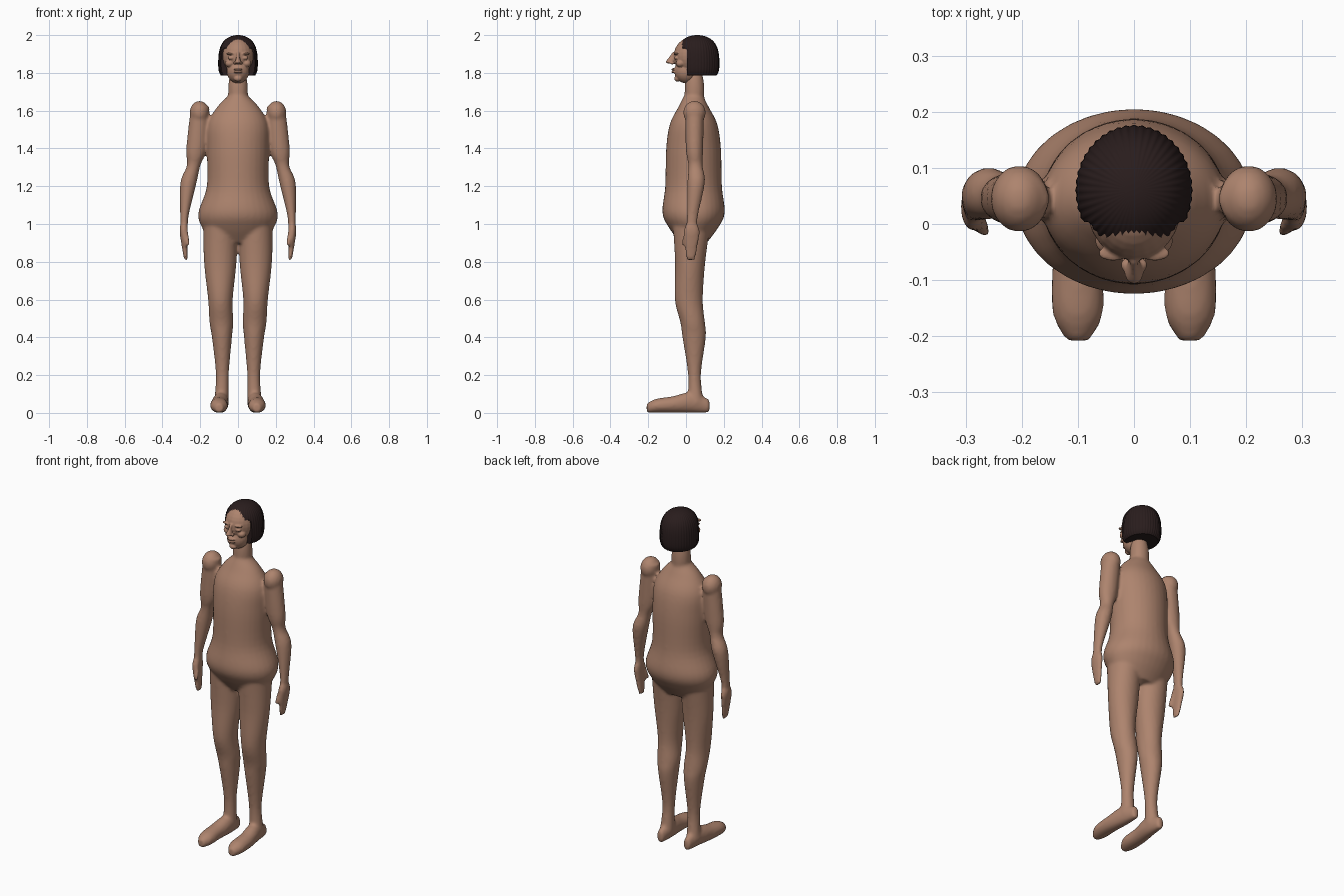
import bpy, bmesh, math
from mathutils import Vector, Matrix

if "Cube" in bpy.data.objects:
    bpy.data.objects.remove(bpy.data.objects["Cube"], do_unlink=True)


def material(name, *colour):
    mat = bpy.data.materials.new(name)
    mat.use_nodes = True
    mat.diffuse_color = (*colour, 1)
    shader = mat.node_tree.nodes["Principled BSDF"]
    shader.inputs["Base Color"].default_value = mat.diffuse_color
    return mat


skin = material("brown skin", 0.42, 0.23, 0.155)
black = material("black hair", 0.022, 0.012, 0.012)


def spline(stations, steps=5):
    """Smooth curve through the stations, so that a few give a soft shape."""
    points = [Vector(station) for station in stations]
    points = [points[0], *points, points[-1]]
    for before, start, end, after in zip(points, points[1:], points[2:], points[3:]):
        leave, arrive = (end - before) / 2, (after - start) / 2
        for step in range(steps):
            t = step / steps
            ease = t * t * (3 - 2 * t)
            yield (start.lerp(end, ease) + leave * t * (1 - t) ** 2
                   - arrive * t * t * (1 - t))
    yield points[-1]


def skin_loops(bm, loops):
    """Join closed loops of points with quads and cap both ends."""
    rows = [[bm.verts.new(point) for point in loop] for loop in loops]
    for low, high in zip(rows, rows[1:]):
        for i in range(len(low)):
            bm.faces.new((low[i - 1], low[i], high[i], high[i - 1]))
    bm.faces.new(rows[0])
    bm.faces.new(rows[-1])


def oval(count=32):
    for i in range(count):
        angle = math.tau * i / count
        yield math.cos(angle), math.sin(angle)


def upright(bm, stations, side=1):
    """Loft of level ovals: x, y, z, half width, half depth."""
    skin_loops(bm, [[(side * (x + wide * c), y + deep * s, z) for c, s in oval()]
                    for x, y, z, wide, deep in spline(stations)])


def lengthwise(bm, stations, side=1):
    """Loft of standing ovals from front to back, flat on the ground: x, y, half width, height."""
    skin_loops(bm, [[(side * (x + wide * c), y, tall * (1 + s) / 2) for c, s in oval()]
                    for x, y, wide, tall in spline(stations)])


def ball(bm, centre, *size):
    bmesh.ops.create_uvsphere(bm, u_segments=24, v_segments=16, radius=1,
                              matrix=Matrix.LocRotScale(Vector(centre), None, Vector(size)))


def make_object(bm, name, mat):
    bmesh.ops.recalc_face_normals(bm, faces=bm.faces)
    mesh = bpy.data.meshes.new(name)
    bm.to_mesh(mesh)
    bm.free()
    mesh.materials.append(mat)
    obj = bpy.data.objects.new(name, mesh)
    bpy.context.collection.objects.link(obj)
    return obj


def blend(obj, voxel, rounds):
    """Melt the overlapping volumes of an object into one soft skin."""
    remesh = obj.modifiers.new("blend", "REMESH")
    remesh.mode = "VOXEL"
    remesh.voxel_size = voxel
    remesh.use_smooth_shade = True
    soften = obj.modifiers.new("soften", "SMOOTH")
    soften.iterations = rounds


# Torso, from the seat up to the shoulders, and the neck
body = bmesh.new()
torso = [(.9, .13, .07), (.98, .19, .13), (1.06, .21, .165), (1.2, .165, .15),
         (1.4, .165, .145), (1.53, .16, .125), (1.62, .11, .08), (1.68, .05, .05)]
upright(body, [(0, .04, *station) for station in torso])
ball(body, (0, .045, 1.7), .053, .053, .15)

for side in (-1, 1):
    # Arm from the shoulder to the wrist, with a swell below the elbow
    ball(body, (side * .204, .045, 1.59), .052, .06, .062)
    upright(body, [(.2, .045, 1.62, .05, .05), (.22, .045, 1.4, .054, .046),
                   (.235, .05, 1.31, .036, .038), (.262, .054, 1.22, .043, .046),
                   (.283, .035, 1.05, .023, .03), (.285, .03, .98, .02, .03)], side)

    # Mitten hand and thumb
    upright(body, [(.285, .03, 1, .02, .03), (.288, .03, .95, .02, .043),
                   (.276, .025, .81, .01, .024)], side)
    upright(body, [(.28, .01, .98, .014, .014), (.264, -.016, .885, .01, .01)], side)

    # Leg with knee and calf
    upright(body, [(.094, .03, 1, .09, .1), (.094, .022, .8, .086, .08),
                   (.093, .015, .6, .065, .074), (.088, .035, .48, .063, .065),
                   (.085, .043, .4, .053, .062), (.083, .045, .2, .034, .034),
                   (.088, .05, .05, .04, .044)], side)

    # Foot from toe to heel
    lengthwise(body, [(.1, -.208, .02, .05), (.1, -.16, .045, .074), (.1, -.07, .045, .088),
                      (.09, .03, .04, .11), (.087, .125, .02, .07)], side)
blend(make_object(body, "body", skin), .009, 6)

# Head: skull, jaw, chin, lips and nose
head = bmesh.new()
ball(head, (0, .035, 1.89), .085, .1, .1)
ball(head, (0, 0, 1.81), .06, .062, .065)
ball(head, (0, -.045, 1.77), .022, .018, .016)
for height in (1.805, 1.819):
    ball(head, (0, -.064, height), .024, .014, .006)
upright(head, [(0, -.068, 1.848, .014, .01), (0, -.085, 1.856, .017, .022),
               (0, -.072, 1.885, .008, .016), (0, -.06, 1.91, .009, .01)])

# Nostrils, eyes, brows and cheeks
for side in (-1, 1):
    ball(head, (side * .016, -.073, 1.852), .008, .011, .008)
    ball(head, (side * .036, -.052, 1.879), .018, .011, .009)
    ball(head, (side * .037, -.052, 1.902), .028, .014, .006)
    ball(head, (side * .045, -.03, 1.85), .024, .024, .02)
blend(make_object(head, "head", skin), .004, 2)

# Fluted bob: a dome tucked in at the bottom, cut back to the ears below the fringe
hair = bmesh.new()
flutes, rings = 44, 40
loops = []
for ring in range(rings):
    t = math.sin(math.pi / 2 * ring / rings)
    z = 1.785 + .215 * t
    dome = math.sqrt(1 - t ** 4.5) * (1 - .15 * (1 - t) ** 12)
    loop = []
    for i, (c, s) in enumerate(oval(flutes * 4)):
        radius = dome * (1 + .013 * math.cos(math.tau * i / 4))
        y = .06 + .116 * radius * s
        loop.append((.104 * radius * c, y if z > 1.93 else max(y, .004), z))
    loops.append(loop)
skin_loops(hair, loops)
bob = make_object(hair, "hair", black)
bpy.ops.object.select_all(action="DESELECT")
bpy.context.view_layer.objects.active = bob
bob.select_set(True)
bpy.ops.object.shade_smooth_by_angle(angle=math.radians(50))
